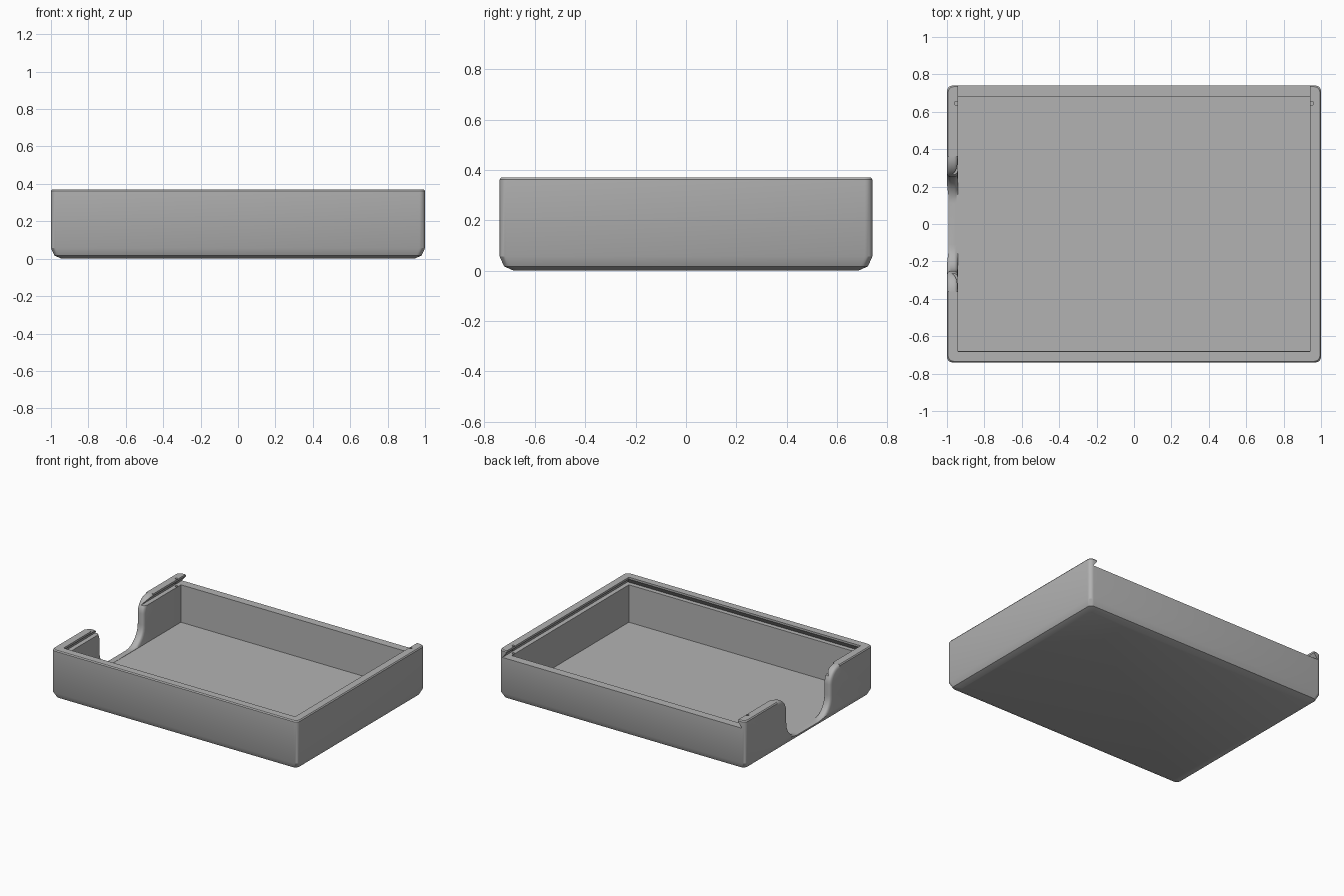
import bpy, bmesh
from math import sin, cos, pi, radians, sqrt

if "Cube" in bpy.data.objects:
    bpy.data.objects.remove(bpy.data.objects["Cube"])

W, D, H = 1.0, 0.74, 0.37      # half width, half depth, height
WALL, FLOOR, RAIL = 0.06, 0.04, 0.315


def loft(name, sections):
    """Closed solid through rings that have equal point counts."""
    bm = bmesh.new()
    rings = [[bm.verts.new(p) for p in s] for s in sections]
    for a, b in zip(rings, rings[1:]):
        for i in range(len(a)):
            j = (i + 1) % len(a)
            bm.faces.new((a[i], a[j], b[j], b[i]))
    bm.faces.new(rings[0][::-1])
    bm.faces.new(rings[-1])
    bmesh.ops.recalc_face_normals(bm, faces=bm.faces)
    mesh = bpy.data.meshes.new(name)
    bm.to_mesh(mesh)
    bm.free()
    ob = bpy.data.objects.new(name, mesh)
    bpy.context.collection.objects.link(ob)
    return ob


def rounded_rect(inset, z, r=0.03, steps=5):
    """Horizontal rounded rectangle, inset from the outer footprint."""
    pts = []
    for k, (sx, sy) in enumerate(((1, 1), (-1, 1), (-1, -1), (1, -1))):
        for i in range(steps + 1):
            a = (k + i / steps) * pi / 2
            pts.append((sx * (W - inset - r) + r * cos(a),
                        sy * (D - inset - r) + r * sin(a), z))
    return pts


def rect(x, y0, y1, z):
    return [(-x, y0, z), (x, y0, z), (x, y1, z), (-x, y1, z)]


def cut(ob, cutter):
    cutter.hide_render = True
    mod = ob.modifiers.new("cut", 'BOOLEAN')
    mod.operation = 'DIFFERENCE'
    mod.solver = 'EXACT'
    mod.object = cutter
    bpy.context.view_layer.objects.active = ob
    bpy.ops.object.modifier_apply(modifier=mod.name)
    bpy.data.objects.remove(cutter)


# Outer shell with eased bottom edge
tray = loft("tray", [rounded_rect(i, z) for i, z in
                     ((0.057, 0), (0.018, 0.017), (0, 0.057), (0, H - 0.008), (0.006, H))])

# Inner cavity
ix, iy = W - WALL, D - WALL
cut(tray, loft("cavity_cutter", [rect(ix, -iy, iy, z) for z in (FLOOR, H + 0.1)]))

# Dovetail lid channel, open through the lower back wall
cut(tray, loft("lid_channel_cutter", [
    rect(ix + 0.033, -iy - 0.033, D + 0.1, RAIL),
    rect(ix + 0.001, -iy - 0.001, D + 0.1, H - 0.014),
    rect(ix + 0.001, -iy - 0.001, D + 0.1, H + 0.1)]))

# Small lid catches near the back ends of the channel
for s in (-1, 1):
    cut(tray, loft("catch_cutter", [
        [(s * 0.951 + 0.01 * cos(a * pi / 8), 0.645 + 0.01 * sin(a * pi / 8), z)
         for a in range(16)] for z in (RAIL - 0.01, H + 0.05)]))


def notch_section(x, grow, lowest):
    """S-curved finger notch outline, widened by grow along its normal."""
    half = []
    n = 10
    for i in range(n + 1):                       # concave lower fillet
        a = -pi / 2 + i / n * pi / 2
        r = 0.14 + grow
        half.append((0.11 + r * cos(a), 0.18 + r * sin(a)))
    for i in range(n + 1):                       # convex upper shoulder
        a = pi - i / n * pi / 2
        r = 0.11 - grow
        half.append((0.36 + r * cos(a), 0.26 + r * sin(a)))
    half.append((0.37, H + 0.1))
    full = half + [(-y, z) for y, z in reversed(half)]
    return [(x, y, max(z, lowest)) for y, z in full]


# Finger notch in one side wall, with rounded edges
R = 0.022
sections = [notch_section(-W - 0.05, R, 0.02)]
for i in range(6):
    t = i / 5
    sections.append(notch_section(-W + R * t, R * (1 - sqrt(1 - (1 - t) ** 2)), 0.02))
for i in range(6):
    t = i / 5
    sections.append(notch_section(-ix - R * (1 - t), R * (1 - sqrt(1 - t ** 2)), FLOOR + 0.002))
sections.append(notch_section(-ix + 0.05, R, FLOOR + 0.002))
cut(tray, loft("notch_cutter", sections))

# Single grey plastic
grey = bpy.data.materials.new("grey_plastic")
grey.use_nodes = True
colour = (0.45, 0.45, 0.45, 1)
grey.diffuse_color = colour
grey.node_tree.nodes["Principled BSDF"].inputs["Base Color"].default_value = colour
tray.data.materials.clear()
tray.data.materials.append(grey)
for p in tray.data.polygons:
    p.material_index = 0

bpy.ops.object.select_all(action='DESELECT')
tray.select_set(True)
bpy.context.view_layer.objects.active = tray
bpy.ops.object.shade_smooth_by_angle(angle=radians(30))
